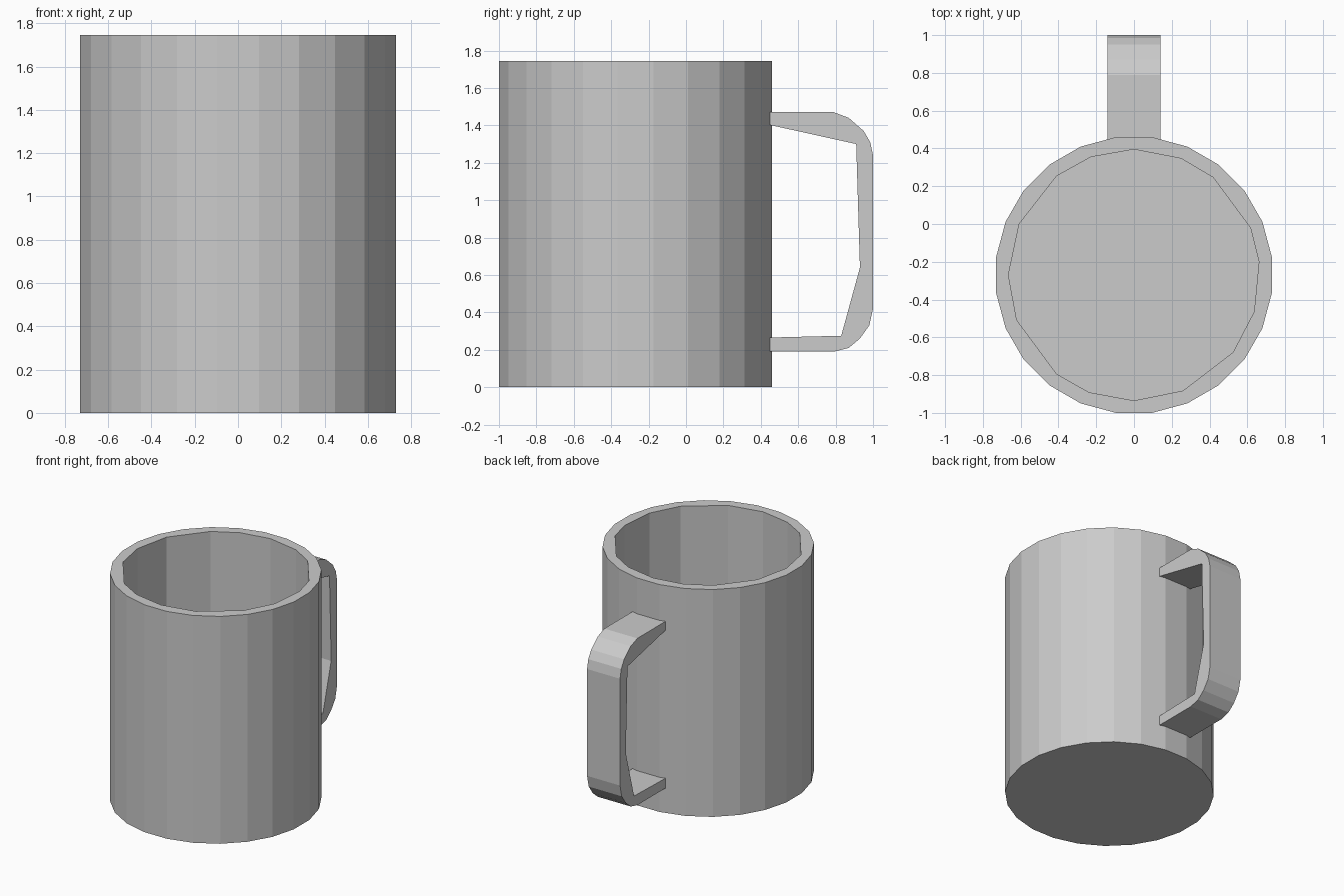
import bpy, bmesh
from math import cos, sin, radians

cube = bpy.data.objects.get("Cube")
if cube:
    bpy.data.objects.remove(cube)

HEIGHT, FLOOR, CENTRE_Y = 1.745, 0.08, -0.27

grey = bpy.data.materials.new("plain grey")
grey.use_nodes = True
colour = (0.6, 0.6, 0.6, 1)
grey.diffuse_color = colour
grey.node_tree.nodes["Principled BSDF"].inputs["Base Color"].default_value = colour


def finish(name, bm):
    bmesh.ops.recalc_face_normals(bm, faces=bm.faces)
    mesh = bpy.data.meshes.new(name)
    bm.to_mesh(mesh)
    bm.free()
    mesh.materials.append(grey)
    obj = bpy.data.objects.new(name, mesh)
    bpy.context.collection.objects.link(obj)
    return obj


def ring(bm, angles, radius, z):
    verts = [bm.verts.new((radius * cos(radians(a)), CENTRE_Y + radius * sin(radians(a)), z))
             for a in angles]
    edges = [bm.edges.new((v, verts[i - 1])) for i, v in enumerate(verts)]
    return verts, edges


def wall(bm, lower, upper):
    for i in range(len(lower)):
        bm.faces.new((lower[i - 1], lower[i], upper[i], upper[i - 1]))


# Cup body: faceted outside, coarser uneven inside, flat rim between them
outer_angles = [7.5 + 15 * i for i in range(24)]
inner_angles = [6, 22, 51, 68, 90, 110, 128, 156, 180, 201, 232, 249, 270, 293, 322, 343]
bm = bmesh.new()
base, _ = ring(bm, outer_angles, 0.736, 0)
rim_out, rim_out_edges = ring(bm, outer_angles, 0.736, HEIGHT)
rim_in, rim_in_edges = ring(bm, inner_angles, 0.665, HEIGHT)
floor, _ = ring(bm, inner_angles, 0.665, FLOOR)
wall(bm, base, rim_out)
wall(bm, floor, rim_in)
bm.faces.new(base)
bm.faces.new(floor)
bmesh.ops.triangle_fill(bm, edges=rim_out_edges + rim_in_edges, use_beauty=True,
                        use_dissolve=False, normal=(0, 0, 1))
finish("cup_body", bm)

# Handle: side outline in (y, z), extruded across its width
outline = [(0.43, 1.47), (0.79, 1.47), (0.87, 1.44), (0.95, 1.37), (0.985, 1.31), (1, 1.24),
           (1, 0.42), (0.98, 0.33), (0.93, 0.26), (0.87, 0.21), (0.79, 0.19), (0.43, 0.19),
           (0.43, 0.265), (0.83, 0.275), (0.93, 0.64), (0.91, 1.30), (0.43, 1.406)]
bm = bmesh.new()
side = bm.faces.new([bm.verts.new((-0.14, y, z)) for y, z in outline])
extruded = bmesh.ops.extrude_face_region(bm, geom=[side], use_keep_orig=True)
moved = [v for v in extruded["geom"] if isinstance(v, bmesh.types.BMVert)]
bmesh.ops.translate(bm, verts=moved, vec=(0.28, 0, 0))
finish("handle", bm)
